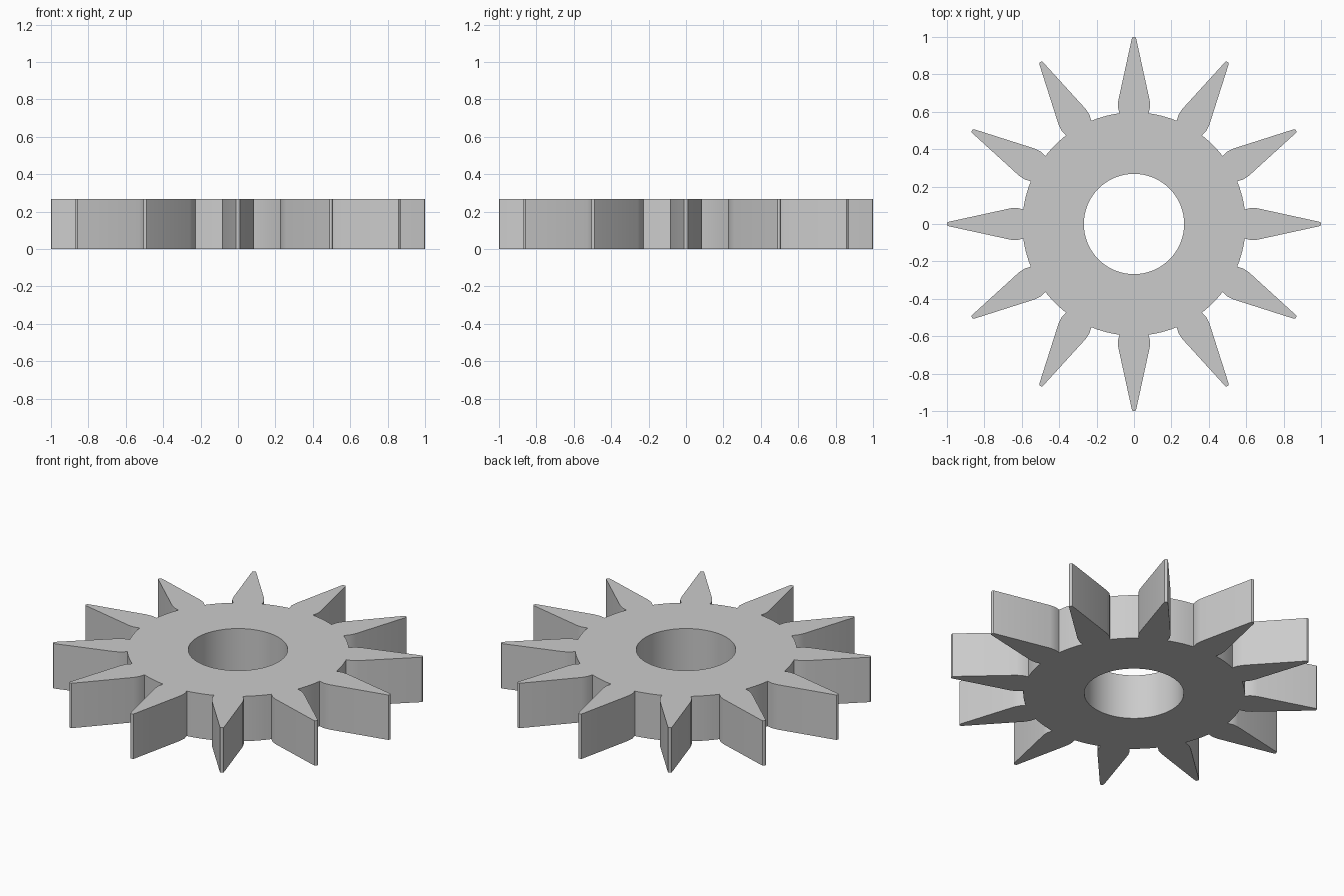
import bpy, bmesh
from math import sin, cos, pi, atan2, radians

if "Cube" in bpy.data.objects:
    bpy.data.objects.remove(bpy.data.objects["Cube"])

TEETH, HEIGHT = 12, 0.267
ROOT_R, HOLE_R, HOLE_SEGMENTS = 0.597, 0.268, 96

# One tooth, pointing along +x: (radial, sideways), with a small rounded tip
half_tooth = [(0.592, -0.078), (0.625, -0.086), (0.66, -0.084),
              (0.985, -0.013), (0.996, -0.010), (1.0, -0.004)]
tooth = half_tooth + [(x, -y) for x, y in reversed(half_tooth)]


def rotated(p, a):
    return (p[0] * cos(a) - p[1] * sin(a), p[0] * sin(a) + p[1] * cos(a))


# Outer outline: teeth joined by root arcs
step = 2 * pi / TEETH
edge = atan2(half_tooth[0][1], half_tooth[0][0])
outer = []
for i in range(TEETH):
    outer += [rotated(p, i * step) for p in tooth]
    gap = step + 2 * edge
    for k in range(1, 5):
        a = i * step - edge + gap * k / 5
        outer.append((ROOT_R * cos(a), ROOT_R * sin(a)))

hole = [(HOLE_R * cos(2 * pi * k / HOLE_SEGMENTS), HOLE_R * sin(2 * pi * k / HOLE_SEGMENTS))
        for k in range(HOLE_SEGMENTS)]

# Fill the flat outline around the hole, then extrude to full height
bm = bmesh.new()
for loop in (outer, hole):
    vs = [bm.verts.new((x, y, 0)) for x, y in loop]
    for a, b in zip(vs, vs[1:] + vs[:1]):
        bm.edges.new((a, b))
bmesh.ops.triangle_fill(bm, use_beauty=True, use_dissolve=False, edges=bm.edges[:])
res = bmesh.ops.extrude_face_region(bm, geom=bm.faces[:], use_keep_orig=True)
for v in res["geom"]:
    if isinstance(v, bmesh.types.BMVert):
        v.co.z = HEIGHT
bmesh.ops.recalc_face_normals(bm, faces=bm.faces[:])

mesh = bpy.data.meshes.new("toothed_wheel")
bm.to_mesh(mesh)
bm.free()
wheel = bpy.data.objects.new("toothed_wheel", mesh)
bpy.context.collection.objects.link(wheel)

# Smooth curved walls, crisp rims
bpy.context.view_layer.objects.active = wheel
wheel.select_set(True)
bpy.ops.object.shade_smooth_by_angle(angle=radians(30))
